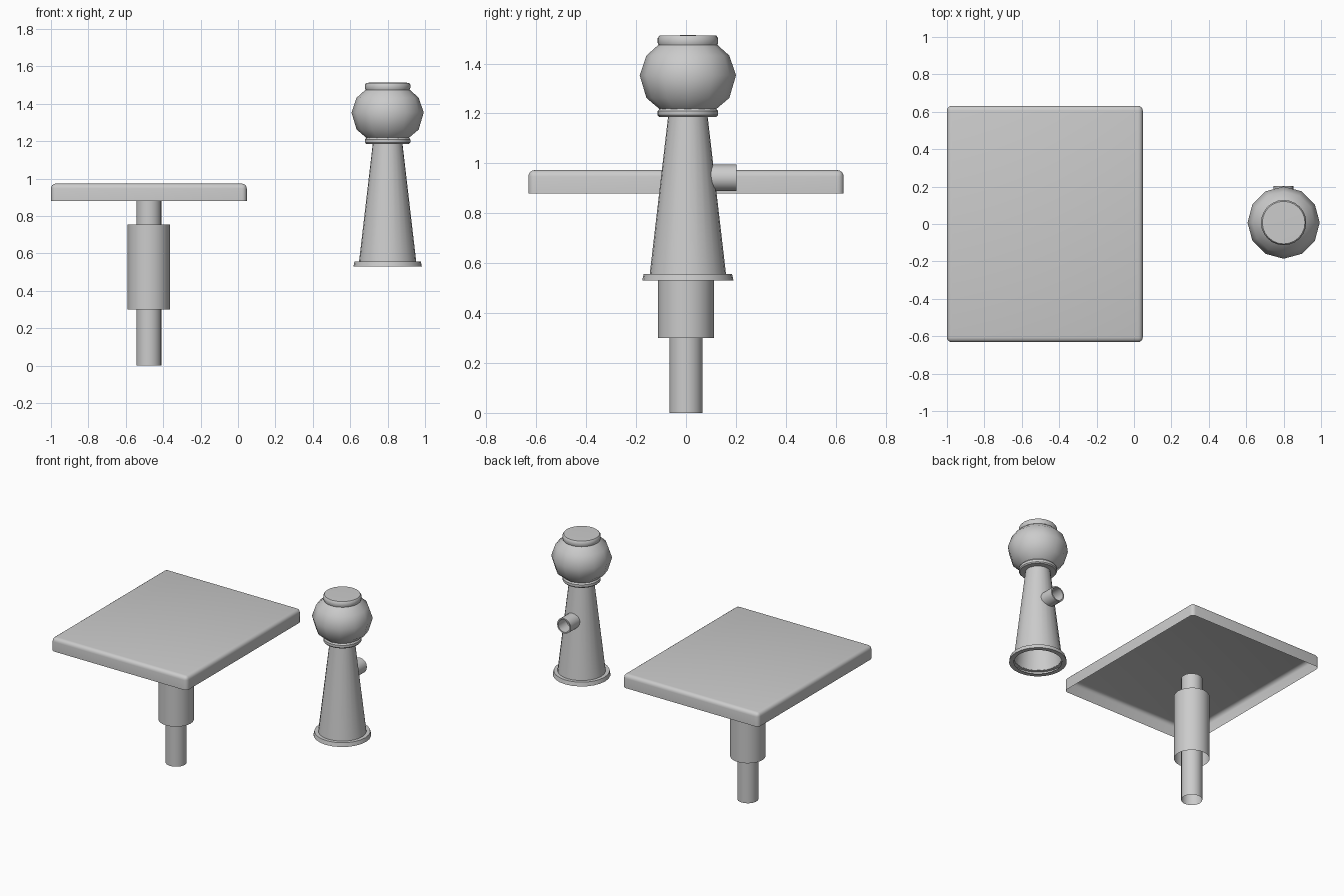
import bpy, bmesh, math
from mathutils import Matrix, Vector

if "Cube" in bpy.data.objects:
    bpy.data.objects.remove(bpy.data.objects["Cube"])


def finish(name, bm, angle=40):
    me = bpy.data.meshes.new(name)
    bm.to_mesh(me)
    bm.free()
    ob = bpy.data.objects.new(name, me)
    bpy.context.collection.objects.link(ob)
    bpy.ops.object.select_all(action='DESELECT')
    bpy.context.view_layer.objects.active = ob
    ob.select_set(True)
    bpy.ops.object.shade_smooth_by_angle(angle=math.radians(angle))
    return ob


def lathe(name, profile, sides, matrix, angle=40):
    """Revolve (radius, height) points about z; radius 0 closes to a point."""
    bm = bmesh.new()
    rings = []
    for r, z in profile:
        if r == 0:
            rings.append([bm.verts.new((0, 0, z))] * sides)
        else:
            rings.append([bm.verts.new((r * math.cos(2 * math.pi * i / sides),
                                        r * math.sin(2 * math.pi * i / sides), z))
                          for i in range(sides)])
    for a, b in zip(rings, rings[1:]):
        for i in range(sides):
            j = (i + 1) % sides
            quad = list(dict.fromkeys((a[i], a[j], b[j], b[i])))
            bm.faces.new(quad)
    bm.transform(matrix)
    return finish(name, bm, angle)


# Table top: open-bottomed tray with rounded upper edges
X0, X1, Y, Z0, Z1 = -1.0, 0.047, 0.632, 0.88, 0.973
bm = bmesh.new()
bmesh.ops.create_cube(bm, size=1)
bmesh.ops.scale(bm, vec=(X1 - X0, 2 * Y, Z1 - Z0), verts=bm.verts)
bmesh.ops.translate(bm, vec=((X0 + X1) / 2, 0, (Z0 + Z1) / 2), verts=bm.verts)
bmesh.ops.delete(bm, geom=[f for f in bm.faces if f.normal.z < -0.5],
                 context='FACES_ONLY')
edges = [e for e in bm.edges if len(e.link_faces) == 2]
bmesh.ops.bevel(bm, geom=edges, offset=0.026, segments=4, profile=0.5,
                affect='EDGES')
finish("table_top", bm)

# Pedestal: open pole and wider sleeve
leg = Matrix.Translation((-0.477, 0, 0))
lathe("table_pole", [(0.067, 0), (0.067, 0.885)], 24, leg)
lathe("table_sleeve", [(0.1125, 0.30), (0.1125, 0.755)], 24, leg)

# Post: hollow tapered body on a flared foot
post = Matrix.Translation((0.8, 0.0075, 0))
lathe("post_body", [(0.153, 0.555), (0.079, 1.19)], 24, post)
lathe("post_foot", [(0.152, 0.53), (0.183, 0.53), (0.177, 0.557), (0.152, 0.557)],
      24, post, 30)

# Collar, round head and cap
lathe("post_collar", [(0.079, 1.186), (0.115, 1.186), (0.121, 1.193),
                      (0.121, 1.21), (0.113, 1.219)], 24, post)
lathe("post_head", [(0.113, 1.217), (0.166, 1.262), (0.193, 1.353),
                    (0.166, 1.432), (0.118, 1.475)], 12, post, 60)
lathe("post_cap", [(0.118, 1.474), (0.121, 1.483), (0.121, 1.502),
                   (0.114, 1.512), (0, 1.514)], 24, post)

# Spout on the back of the post
spout = Matrix.Translation((0.8, 0, 0.942)) @ Matrix.Rotation(-math.pi / 2, 4, 'X')
lathe("post_spout", [(0.053, 0.092), (0.053, 0.203), (0.044, 0.203), (0.044, 0.115)],
      16, spout)
